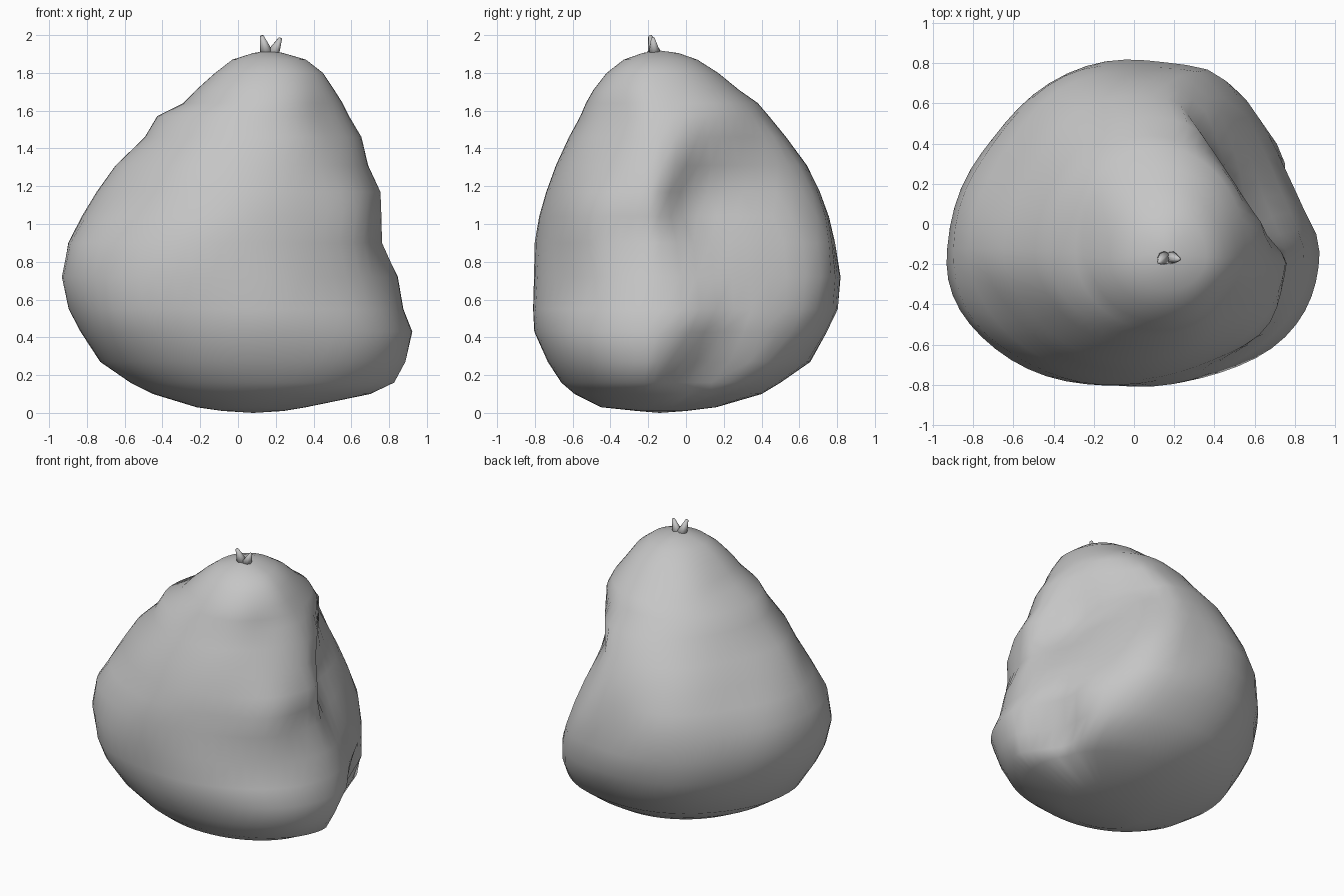
import bpy, bmesh
from math import sin, cos, pi, exp
from mathutils import Vector

cube = bpy.data.objects.get("Cube")
if cube:
    bpy.data.objects.remove(cube)

grey = bpy.data.materials.new("stone grey")
grey.use_nodes = True
color = (0.56, 0.56, 0.56, 1)
grey.diffuse_color = color
grey.node_tree.nodes["Principled BSDF"].inputs["Base Color"].default_value = color

# Outline of the body: height, left/right extent, front/back extent
PROFILE = [
    (0.01, -0.08, 0.24, -0.26, 0.0), (0.03, -0.22, 0.36, -0.45, 0.16),
    (0.10, -0.45, 0.70, -0.59, 0.40), (0.16, -0.57, 0.83, -0.66, 0.50),
    (0.27, -0.73, 0.89, -0.73, 0.66), (0.43, -0.83, 0.925, -0.80, 0.75),
    (0.55, -0.89, 0.88, -0.81, 0.80), (0.72, -0.93, 0.845, -0.81, 0.81),
    (0.90, -0.91, 0.765, -0.80, 0.79), (1.04, -0.85, 0.765, -0.775, 0.76),
    (1.17, -0.78, 0.76, -0.74, 0.71), (1.31, -0.67, 0.69, -0.69, 0.64),
    (1.46, -0.50, 0.655, -0.62, 0.53), (1.57, -0.43, 0.59, -0.56, 0.44),
    (1.64, -0.29, 0.555, -0.53, 0.38), (1.71, -0.22, 0.51, -0.49, 0.28),
    (1.80, -0.12, 0.45, -0.42, 0.17), (1.87, -0.03, 0.36, -0.33, 0.06),
    (1.905, 0.08, 0.24, -0.23, -0.04)]
SEGMENTS = 56

# Hollows and swellings: direction in degrees, height, spread of each, depth
DENTS = [(150, 1.2, 28, 0.25, 0.09), (140, 0.7, 22, 0.35, 0.05),
         (140, 1.72, 25, 0.1, -0.07), (-38, 1.55, 22, 0.2, 0.06),
         (-36, 1.0, 15, 0.18, -0.06), (-42, 0.38, 22, 0.15, -0.03),
         (-55, 0.72, 18, 0.12, 0.03), (-140, 0.6, 25, 0.32, -0.045),
         (-145, 1.18, 28, 0.2, 0.07), (60, 0.8, 15, 0.35, -0.08)]


def relief(angle, z):
    """Fraction taken from the radius by hollows and diagonal folds."""
    total = 0
    deg = angle * 180 / pi
    for a, h, sa, sh, depth in DENTS:
        d = (deg - a + 180) % 360 - 180
        total += depth * exp(-(d / sa) ** 2 - ((z - h) / sh) ** 2)
    # Folds run diagonally round the flanks
    flank = abs(cos(angle - 0.9)) * exp(-((z - 0.7) / 0.45) ** 2)
    return total + 0.01 * flank * sin(7 * angle - 9 * z)


CUT = Vector((0.82, 0.57, 0))
ALONG = Vector((-0.57, 0.82, 0))


def sheared(p):
    """Flatten the back left flank, leaving a bulge below the cut."""
    d = p.dot(ALONG)
    # The bulge is highest towards the back and falls away on both sides
    drop = min(1, max(0, 1.33 - p.z - 0.5 * abs(d - 0.25)))
    bulge = 0.53 + 0.55 * drop - 0.2 * drop ** 2
    recess = 0.06 * exp(-((d + 0.28) / 0.18) ** 2 - ((p.z - 1.15) / 0.22) ** 2)
    underside = 0.5 + 0.5 * p.z + 0.6 * max(0, d + 0.3)
    limit = min(0.81, bulge - recess, underside)
    return p - CUT * max(0, p.dot(CUT) - limit)


def finish(bm, name):
    bmesh.ops.recalc_face_normals(bm, faces=bm.faces)
    mesh = bpy.data.meshes.new(name)
    bm.to_mesh(mesh)
    bm.free()
    mesh.materials.append(grey)
    for p in mesh.polygons:
        p.use_smooth = True
    obj = bpy.data.objects.new(name, mesh)
    bpy.context.collection.objects.link(obj)


# Lumpy body lofted through the outline
bm = bmesh.new()
rings = []
for z, x0, x1, y0, y1 in PROFILE:
    cx, rx = (x0 + x1) / 2, (x1 - x0) / 2
    cy = (y0 + y1) / 2 - 0.075 * (y1 - y0)
    ring = []
    for i in range(SEGMENTS):
        a = 2 * pi * i / SEGMENTS
        ry = y1 - cy if sin(a) > 0 else cy - y0
        k = 1 - relief(a, z)
        p = Vector((cx + rx * cos(a) * k, cy + ry * sin(a) * k, z))
        ring.append(bm.verts.new(sheared(p)))
    rings.append(ring)
for low, high in zip(rings, rings[1:]):
    for i in range(SEGMENTS):
        j = (i + 1) % SEGMENTS
        bm.faces.new((low[i], low[j], high[j], high[i]))
for ring, pole in ((rings[0], (0.08, -0.14, 0)), (rings[-1], (0.17, -0.15, 1.92))):
    tip = bm.verts.new(pole)
    for i in range(SEGMENTS):
        bm.faces.new((ring[i], ring[(i + 1) % SEGMENTS], tip))
finish(bm, "body")


# Two small prongs at the top
def prong(name, base, tip, width):
    base, tip = Vector(base), Vector(tip)
    axis = tip - base
    bm = bmesh.new()
    bmesh.ops.create_cone(bm, cap_ends=True, segments=8, radius1=width,
                          radius2=width * 0.25, depth=axis.length)
    turn = axis.to_track_quat("Z", "Y").to_matrix()
    for v in bm.verts:
        v.co = turn @ v.co + (base + tip) / 2
    finish(bm, name)


prong("left_prong", (0.18, -0.165, 1.89), (0.225, -0.175, 1.985), 0.038)
prong("right_prong", (0.155, -0.165, 1.89), (0.125, -0.19, 1.997), 0.04)
